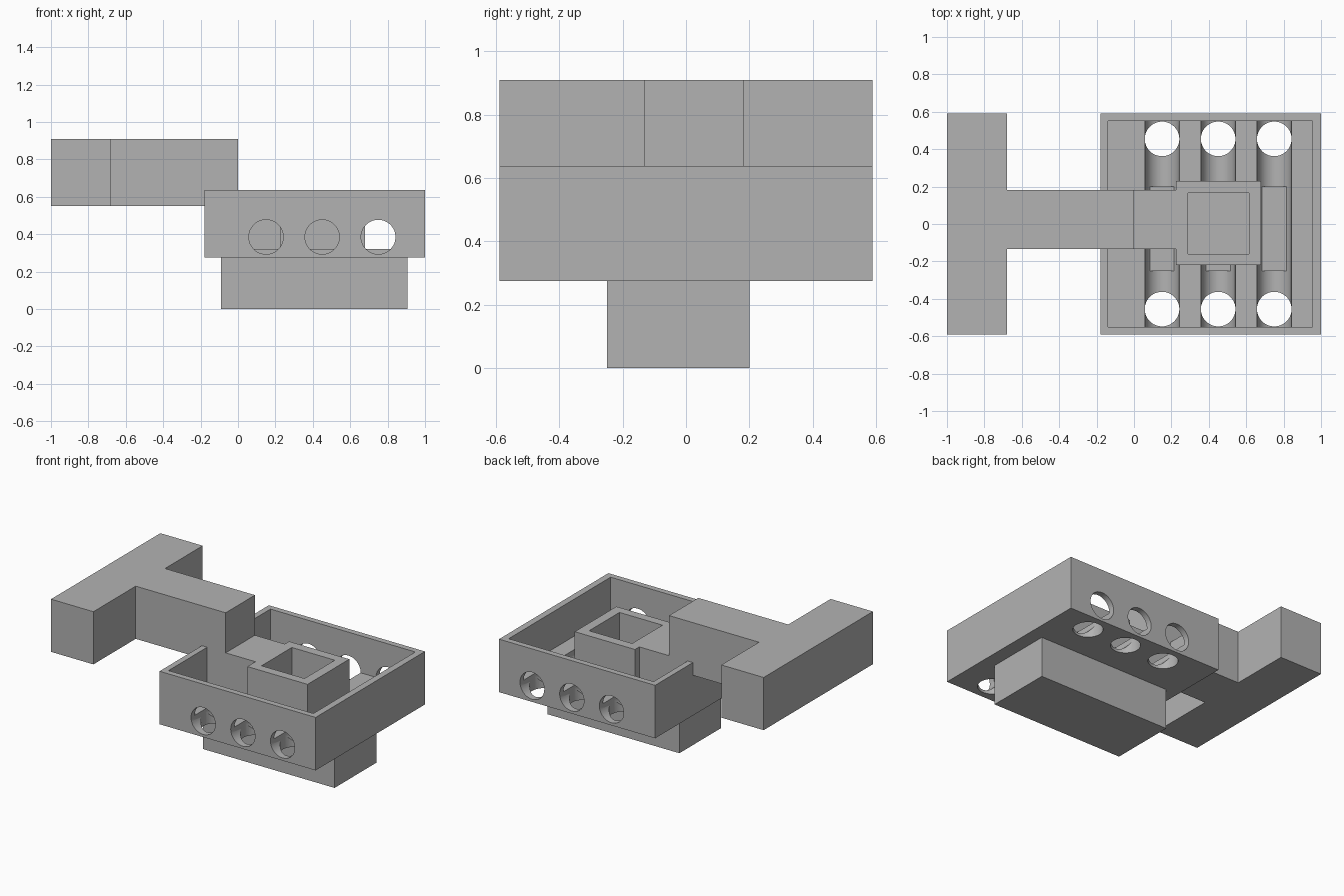
import bpy, bmesh, math
from mathutils import Matrix

old = bpy.data.objects.get("Cube")
if old:
    bpy.data.objects.remove(old, do_unlink=True)

grey = bpy.data.materials.new("plain_grey")
grey.use_nodes = True
grey.diffuse_color = (0.45, 0.45, 0.45, 1)
grey.node_tree.nodes["Principled BSDF"].inputs["Base Color"].default_value = (0.45, 0.45, 0.45, 1)


def finish(name, bm):
    bmesh.ops.recalc_face_normals(bm, faces=bm.faces)
    mesh = bpy.data.meshes.new(name)
    bm.to_mesh(mesh)
    bm.free()
    mesh.materials.append(grey)
    obj = bpy.data.objects.new(name, mesh)
    bpy.context.collection.objects.link(obj)
    return obj


def prism(name, outline, z0, z1):
    """Extrude a flat outline from z0 up to z1."""
    bm = bmesh.new()
    face = bm.faces.new([bm.verts.new((x, y, z0)) for x, y in outline])
    ext = bmesh.ops.extrude_face_region(bm, geom=[face])
    top = [v for v in ext["geom"] if isinstance(v, bmesh.types.BMVert)]
    bmesh.ops.translate(bm, verts=top, vec=(0, 0, z1 - z0))
    return finish(name, bm)


def box(name, x0, x1, y0, y1, z0, z1):
    return prism(name, [(x0, y0), (x1, y0), (x1, y1), (x0, y1)], z0, z1)


def cylinder(name, center, radius, depth, along_y=False):
    bm = bmesh.new()
    turn = Matrix.Rotation(math.pi / 2 if along_y else 0, 4, "X")
    bmesh.ops.create_cone(bm, cap_ends=True, segments=48, radius1=radius,
                          radius2=radius, depth=depth,
                          matrix=Matrix.Translation(center) @ turn)
    return finish(name, bm)


def cut(target, cutter):
    cutter.hide_render = True
    mod = target.modifiers.new("cut", "BOOLEAN")
    mod.operation = "DIFFERENCE"
    mod.solver = "EXACT"
    mod.object = cutter
    bpy.context.view_layer.objects.active = target
    bpy.ops.object.modifier_apply(modifier=mod.name)
    bpy.data.objects.remove(cutter, do_unlink=True)


def smooth(obj):
    bpy.ops.object.select_all(action="DESELECT")
    obj.select_set(True)
    bpy.context.view_layer.objects.active = obj
    bpy.ops.object.shade_smooth_by_angle(angle=math.radians(30))


# Open tray with floor grooves, wall holes and drain holes
tray = box("tray", -0.18, 1.0, -0.59, 0.59, 0.275, 0.637)
cut(tray, box("cavity", -0.14, 0.955, -0.55, 0.55, 0.384, 0.8))
for x in (0.15, 0.45, 0.75):
    cut(tray, cylinder("groove_cutter", (x, 0, 0.385), 0.092, 1.6, along_y=True))
    for side in (-1, 1):
        cut(tray, cylinder("drain_cutter", (x, side * 0.455, 0.28), 0.0925, 0.22))
smooth(tray)

# Base block, rising a little into the grooves
box("base_block", -0.09, 0.905, -0.25, 0.2, 0.0, 0.32)

# Hollow square socket
socket = box("socket", 0.225, 0.68, -0.22, 0.23, 0.286, 0.636)
cut(socket, box("socket_cutter", 0.29, 0.615, -0.16, 0.167, 0.4, 0.8))

# Connector between socket and arm
box("connector", -0.16, 0.225, -0.133, 0.183, 0.286, 0.636)

# T-shaped handle
prism("handle", [(-1, -0.59), (-0.68, -0.59), (-0.68, -0.133), (0, -0.133),
                 (0, 0.183), (-0.68, 0.183), (-0.68, 0.59), (-1, 0.59)], 0.55, 0.91)
